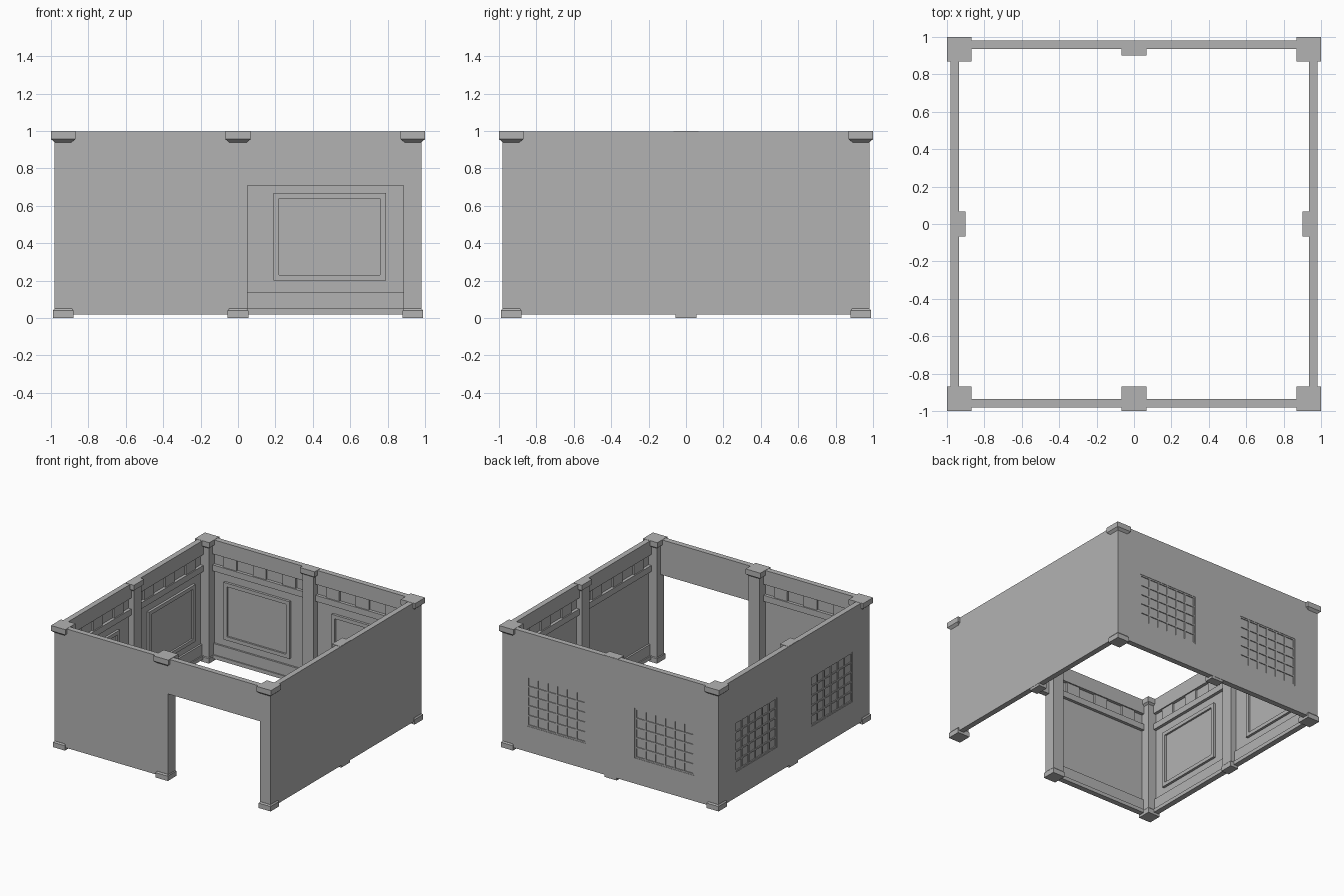
import bpy, bmesh
from math import pi
from mathutils import Matrix, Vector

cube = bpy.data.objects.get("Cube")
if cube:
    bpy.data.objects.remove(cube, do_unlink=True)

grey = bpy.data.materials.new("stone_grey")
grey.use_nodes = True
colour = (0.45, 0.45, 0.45, 1)
grey.diffuse_color = colour
grey.node_tree.nodes["Principled BSDF"].inputs["Base Color"].default_value = colour

OUT, IN = 0.98, 0.935        # outer and inner distance of the walls
LOW, HIGH = 0.02, 0.998      # bottom and top of the walls
EDGE, MID = 0.885, 0.05      # bay limits between posts


def block(bm, u, d, z, bottom=0, top=0):
    """Box spanning u, depth d (from the centre outward) and z; ends may be inset."""
    rings = []
    for height, inset in ((z[0], bottom), (z[1], top)):
        u0, u1, d0, d1 = u[0] + inset, u[1] - inset, d[0] + inset, d[1] - inset
        rings.append([bm.verts.new((a, -b, height))
                      for a, b in ((u0, d1), (u1, d1), (u1, d0), (u0, d0))])
    lo, hi = rings
    bm.faces.new(lo[::-1])
    bm.faces.new(hi)
    for i in range(4):
        j = (i + 1) % 4
        bm.faces.new((lo[i], lo[j], hi[j], hi[i]))


def finish(name, bm, turn):
    """Make the part and turn it to its side of the room."""
    bm.transform(Matrix.Rotation(turn * pi / 2, 4, "Z"))
    mesh = bpy.data.meshes.new(name)
    bm.to_mesh(mesh)
    bm.free()
    mesh.materials.append(grey)
    bpy.context.collection.objects.link(bpy.data.objects.new(name, mesh))


def panel(bm, u, d, hole_u, hole_z):
    """Wall sheet with a rectangular opening."""
    block(bm, (u[0], hole_u[0]), d, (LOW, HIGH))
    block(bm, (hole_u[1], u[1]), d, (LOW, HIGH))
    block(bm, hole_u, d, (hole_z[1], HIGH))
    if hole_z[0] > LOW:
        block(bm, hole_u, d, (LOW, hole_z[0]))


def ring(bm, u, z, d, w):
    """Rectangular picture-frame moulding."""
    block(bm, u, d, (z[0], z[0] + w))
    block(bm, u, d, (z[1] - w, z[1]))
    for a in (u[0], u[1] - w):
        block(bm, (a, a + w), d, (z[0] + w, z[1] - w))


def window(name, u, z, turn):
    """Shallow lattice outside, closed pane and moulding inside."""
    bm = bmesh.new()
    block(bm, u, (0.955, 0.97), z)
    lattice = (0.97, 0.977)
    columns, rows, bar = 6, 5, 0.012
    for i in range(columns + 1):
        a = u[0] + (u[1] - u[0] - bar) * i / columns
        block(bm, (a, a + bar), lattice, z)
    for i in range(rows + 1):
        a = z[0] + (z[1] - z[0] - bar) * i / rows
        block(bm, u, lattice, (a, a + bar))
    ring(bm, (u[0] - 0.03, u[1] + 0.03), (z[0] - 0.03, z[1] + 0.03), (0.94, 0.961), 0.03)
    finish(name, bm, turn)


def post(name, u, d, turn, foot, head):
    """Square post with a chamfered base and capital; foot and head give their extents."""
    bm = bmesh.new()
    block(bm, u, d, (0.03, 0.96))
    block(bm, *foot, (0, 0.04))
    block(bm, *foot, (0.04, 0.05), top=0.008)
    block(bm, *head, (0.94, 0.957), bottom=0.02)
    block(bm, *head, (0.957, 1.0))
    finish(name, bm, turn)


sides = ("front", "left", "back", "right")
window_z = (0.23, 0.64)
for turn, side in enumerate(sides):
    for sign, bay in ((-1, "a"), (1, "b")):
        span = (-OUT, 0) if sign < 0 else (0, OUT)
        clear = (-EDGE, -MID) if sign < 0 else (MID, EDGE)
        centre = sum(clear) / 2
        has_door = side == "front" and sign > 0
        has_window = side in ("back", "right")

        # Wall sheet
        bm = bmesh.new()
        sheet = (0.96, OUT)
        if has_door:
            panel(bm, span, (IN, OUT), clear, (LOW, 0.71))
        elif has_window:
            middle = sign * 0.49
            gap = (middle - 0.27, middle + 0.27)
            panel(bm, span, sheet, gap, window_z)
            window(f"{side}_window_{bay}", gap, window_z, turn)
        else:
            block(bm, span, sheet, (LOW, HIGH))
        finish(f"{side}_wall_{bay}", bm, turn)

        # Inner mouldings: top beam, spaced frieze blocks, rail and skirting
        bm = bmesh.new()
        inner = (IN, 0.965)
        block(bm, clear, inner, (0.88, HIGH))
        block(bm, clear, inner, (0.74, 0.79))
        for k in (-1, 0, 1):
            a = centre + k * 0.27
            block(bm, (a - 0.06, a + 0.06), (0.945, 0.965), (0.79, 0.88))
        if not has_door:
            block(bm, clear, inner, (LOW, 0.05))
            block(bm, clear, (0.945, 0.965), (0.05, 0.14))
        finish(f"{side}_mouldings_{bay}", bm, turn)

    # Corner post
    foot, head = (0.88, 0.99), (0.87, 1.0)
    post(f"{side}_corner_post", (0.885, 0.979), (0.885, 0.979), turn, (foot, foot), (head, head))

    # Middle post: full depth at the front, half post on the other sides
    if side == "front":
        foot_d, head_d = (0.88, 0.99), (0.87, 1.0)
    else:
        foot_d, head_d = (0.905, 0.978), (0.9, 0.978)
    post(f"{side}_middle_post", (-MID, MID), (foot_d[0] + 0.005, 0.979), turn,
         ((-0.055, 0.055), foot_d), ((-0.067, 0.067), head_d))
